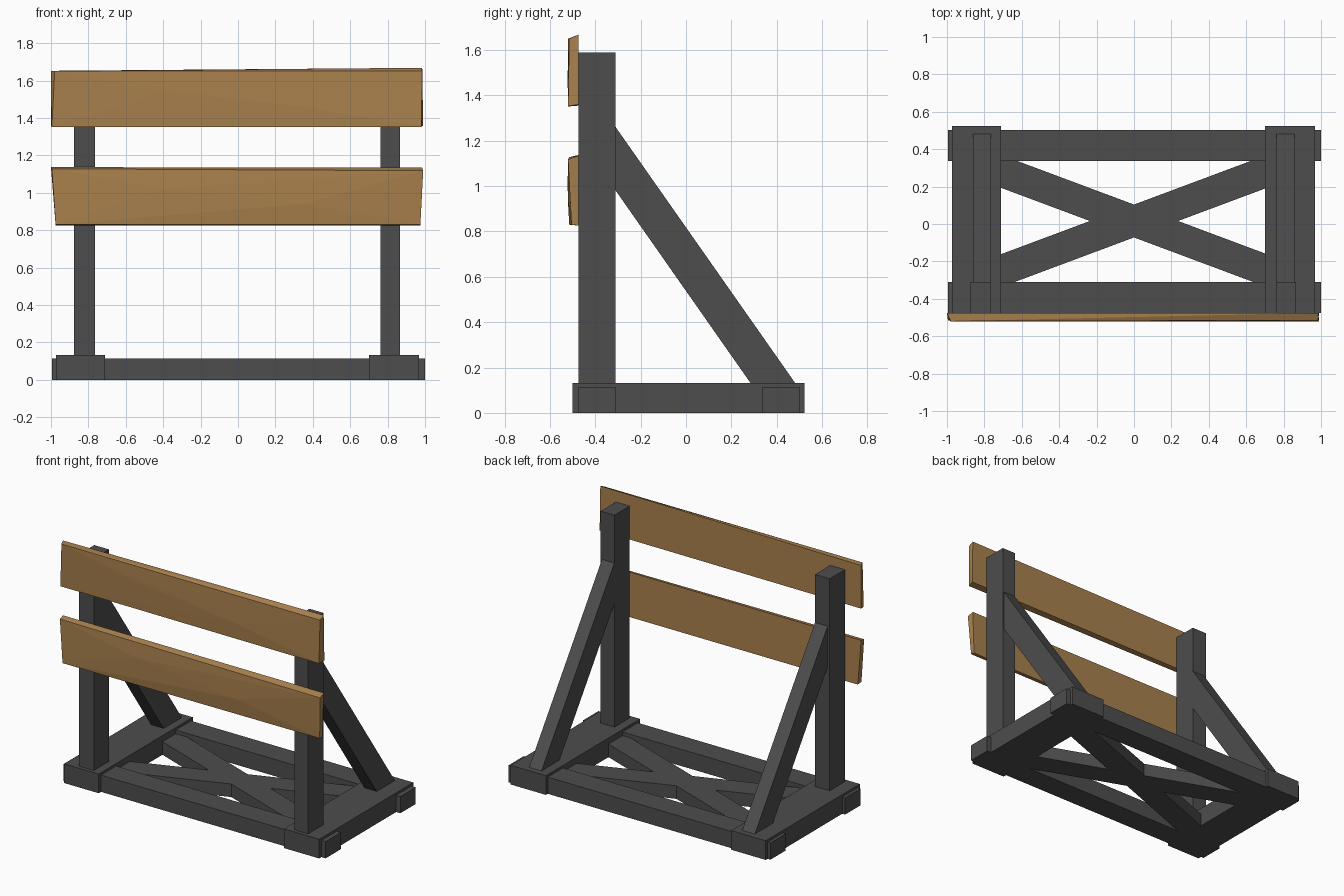
import bpy, bmesh
from mathutils import Vector

if "Cube" in bpy.data.objects:
    bpy.data.objects.remove(bpy.data.objects["Cube"])

wood = bpy.data.materials.new("wood")
wood.diffuse_color = (0.40, 0.22, 0.075, 1)
wood.use_nodes = True
wood.node_tree.nodes["Principled BSDF"].inputs["Base Color"].default_value = wood.diffuse_color
dark = bpy.data.materials.new("dark_frame")
dark.diffuse_color = (0.075, 0.075, 0.075, 1)
dark.use_nodes = True
dark.node_tree.nodes["Principled BSDF"].inputs["Base Color"].default_value = dark.diffuse_color


def finish(name, bm, mat):
    bmesh.ops.recalc_face_normals(bm, faces=bm.faces)
    me = bpy.data.meshes.new(name)
    bm.to_mesh(me)
    bm.free()
    me.materials.append(mat)
    ob = bpy.data.objects.new(name, me)
    bpy.context.collection.objects.link(ob)
    return ob


def prism(name, profile, direction, mat=dark):
    """Extrude a flat polygon of 3D points along a direction."""
    bm = bmesh.new()
    face = bm.faces.new([bm.verts.new(p) for p in profile])
    ext = bmesh.ops.extrude_face_region(bm, geom=[face], use_keep_orig=True)
    moved = [g for g in ext["geom"] if isinstance(g, bmesh.types.BMVert)]
    bmesh.ops.translate(bm, verts=moved, vec=Vector(direction))
    return finish(name, bm, mat)


def box(name, x0, x1, y0, y1, z0, z1):
    prism(name, [(x0, y0, z0), (x1, y0, z0), (x1, y1, z0), (x0, y1, z0)], (0, 0, z1 - z0))


def plank(name, front, back, bulge):
    """Rough-hewn board: hull of back corners, front corners and front bulges."""
    bm = bmesh.new()
    for x, z in back:
        bm.verts.new((x, -0.475, z))
    for x, y, z in front + bulge:
        bm.verts.new((x, y, z))
    bmesh.ops.convex_hull(bm, input=bm.verts)
    finish(name, bm, wood)


# Base rails running left to right
box("front_rail", -0.995, 1.0, -0.475, -0.31, 0, 0.115)
box("rear_rail", -0.995, 1.0, 0.337, 0.503, 0, 0.115)

# Feet, posts and sloping braces on each side
for side, foot, post, brace in (
        ("left", (-0.973, -0.71), (-0.877, -0.765), (-0.861, -0.765)),
        ("right", (0.70, 0.968), (0.761, 0.866), (0.763, 0.857))):
    box(side + "_foot", *foot, -0.50, 0.523, 0, 0.132)
    box(side + "_post", *post, -0.475, -0.31, 0.13, 1.59)
    prism(side + "_brace",
          [(brace[0], y, z) for y, z in
           ((-0.31, 1.26), (-0.31, 0.98), (0.285, 0.131), (0.482, 0.131))],
          (brace[1] - brace[0], 0, 0))

# Crossed braces in the base
for name, s in (("cross_brace_a", 1), ("cross_brace_b", -1)):
    e = 0.28 * s
    prism(name, [(-0.75, 0.104 - e, 0), (-0.75, -0.072 - e, 0),
                 (0.75, -0.072 + e, 0), (0.75, 0.104 + e, 0)], (0, 0, 0.09))

# Two rough wooden boards
plank("upper_board",
      [(-0.98, -0.52, 1.65), (0.985, -0.515, 1.65), (0.98, -0.52, 1.352), (-0.995, -0.51, 1.352)],
      [(-1.0, 1.652), (0.985, 1.668), (0.99, 1.36), (-1.0, 1.355)],
      [(-0.4, -0.521, 1.54), (0.35, -0.522, 1.46)])
plank("lower_board",
      [(-0.995, -0.515, 1.128), (0.99, -0.52, 1.118), (0.975, -0.505, 0.83), (-0.975, -0.515, 0.83)],
      [(-1.0, 1.137), (0.985, 1.134), (0.975, 0.826), (-0.975, 0.826)],
      [(-0.4, -0.522, 1.02), (0.35, -0.521, 0.94)])
